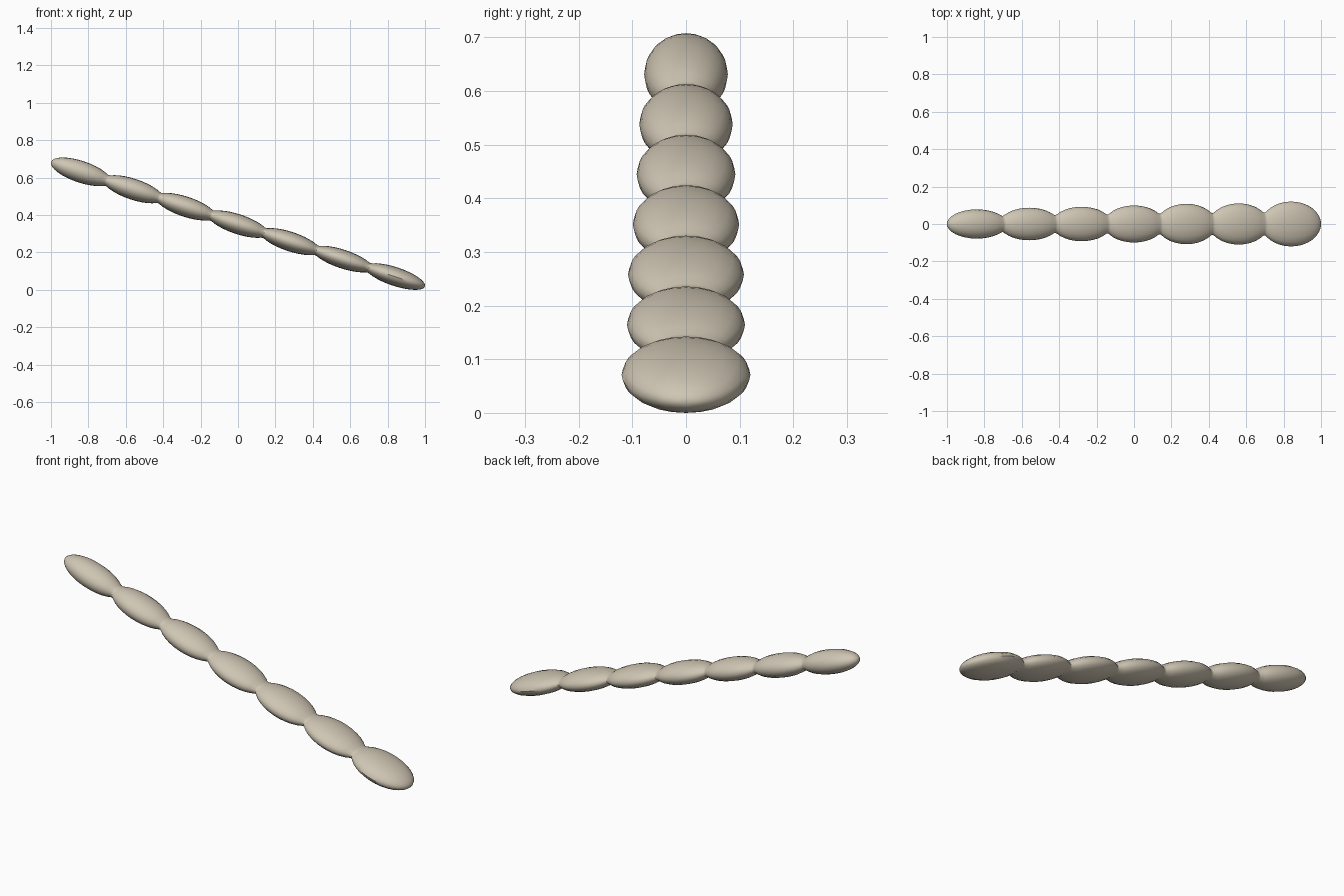
import bpy, bmesh, math
from mathutils import Vector, Matrix

if "Cube" in bpy.data.objects:
    bpy.data.objects.remove(bpy.data.objects["Cube"])

# Seven beads: half widths (sideways) and half thicknesses, upper end first
WIDTHS = [0.078, 0.087, 0.092, 0.099, 0.108, 0.110, 0.120]
THICK = [0.058, 0.056, 0.054, 0.053, 0.052, 0.050, 0.050]
TILT = math.atan2(0.56, 1.68)
STEP = 0.28 / math.cos(TILT)
HALF = 0.168
SIDES = 20
centres = [(i - 3) * STEP for i in range(7)]


def radius(s, sizes):
    """Softly blended outline of the overlapping ellipsoids."""
    total = 0.0
    for c, size in zip(centres, sizes):
        t = 1 - ((s - c) / HALF) ** 2
        if t > 0:
            total += (size * math.sqrt(t)) ** 7
    return total ** (1 / 7)


# Ring stations, closer together toward the necks and tips
stations = []
for i, c in enumerate(centres):
    for k in range(1, 16):
        d = -HALF * math.cos(math.pi * k / 16)
        if (i > 0 and d < -STEP / 2) or (i < 6 and d > STEP / 2):
            continue
        stations.append(c + d)
    if i < 6:
        stations.append(c + STEP / 2)
stations.sort()

# Segmented body lofted along its axis
bm = bmesh.new()
rings = []
for s in stations:
    w, h = radius(s, WIDTHS), radius(s, THICK)
    rings.append([bm.verts.new((s, w * math.cos(2 * math.pi * j / SIDES),
                                h * math.sin(2 * math.pi * j / SIDES)))
                  for j in range(SIDES)])
for a, b in zip(rings, rings[1:]):
    for j in range(SIDES):
        k = (j + 1) % SIDES
        bm.faces.new((a[j], a[k], b[k], b[j]))
for ring, s in ((rings[0], centres[0] - HALF), (rings[-1], centres[-1] + HALF)):
    tip = bm.verts.new((s, 0, 0))
    for j in range(SIDES):
        bm.faces.new((ring[j], ring[(j + 1) % SIDES], tip))

# Slope the chain down to the right and rest it on the ground
bmesh.ops.transform(bm, matrix=Matrix.Rotation(TILT, 4, 'Y'), verts=bm.verts)
low = min(v.co.z for v in bm.verts)
bmesh.ops.translate(bm, vec=Vector((0, 0, -low)), verts=bm.verts)
bmesh.ops.recalc_face_normals(bm, faces=bm.faces)

mesh = bpy.data.meshes.new("segmented_body")
bm.to_mesh(mesh)
bm.free()
body = bpy.data.objects.new("segmented_body", mesh)
bpy.context.collection.objects.link(body)

# Beige surface, smooth shading
mat = bpy.data.materials.new("warm beige")
mat.diffuse_color = (0.62, 0.56, 0.45, 1)
mat.use_nodes = True
mat.node_tree.nodes["Principled BSDF"].inputs["Base Color"].default_value = mat.diffuse_color
mesh.materials.append(mat)
bpy.context.view_layer.objects.active = body
body.select_set(True)
bpy.ops.object.shade_smooth_by_angle(angle=math.radians(40))
